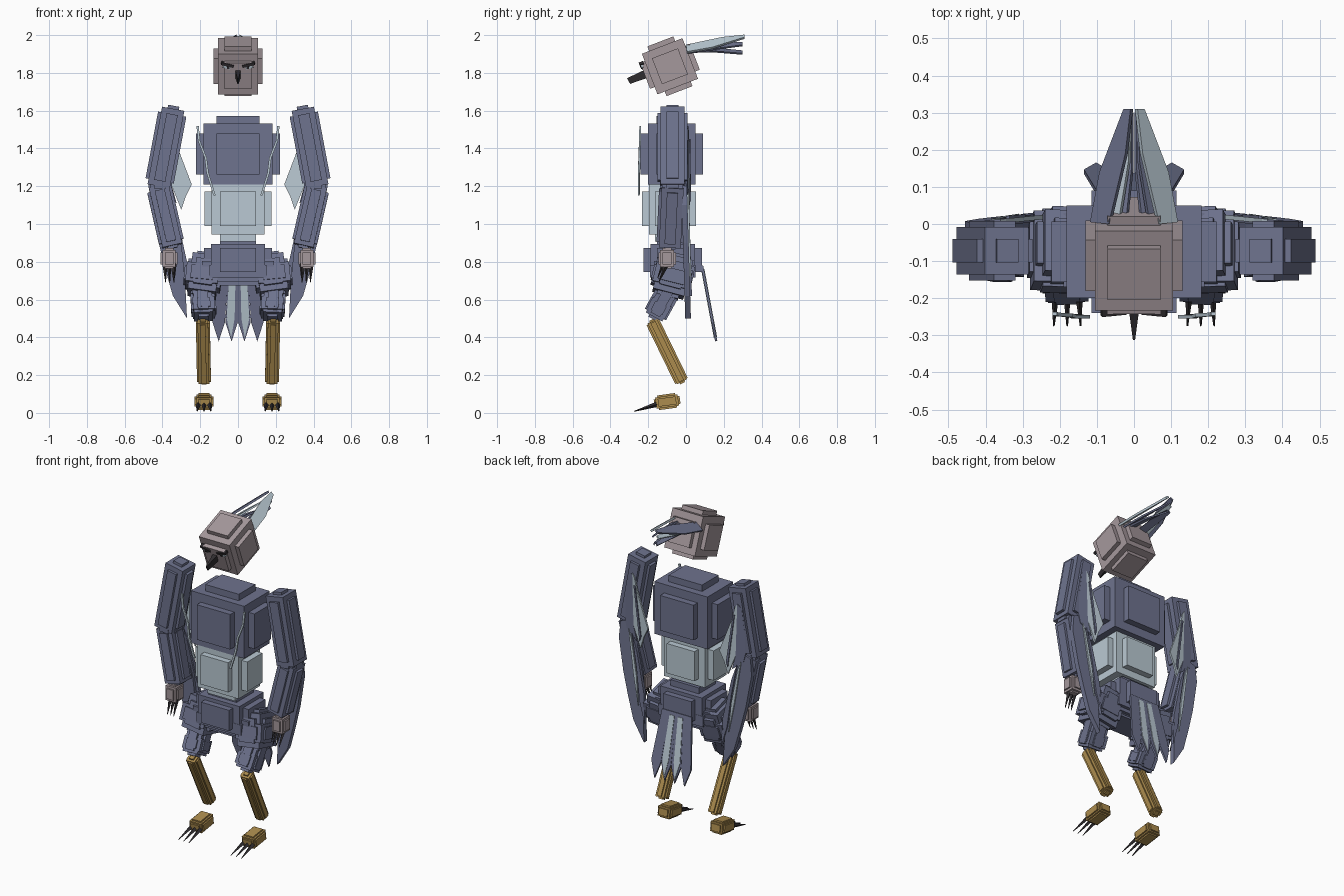
import bpy, bmesh, math
from mathutils import Vector, Matrix

if "Cube" in bpy.data.objects:
    bpy.data.objects.remove(bpy.data.objects["Cube"])


def mat(name, r, g, b):
    lin = [((c / 255 + 0.055) / 1.055) ** 2.4 for c in (r, g, b)]
    m = bpy.data.materials.new(name)
    m.diffuse_color = (*lin, 1)
    m.use_nodes = True
    m.node_tree.nodes["Principled BSDF"].inputs["Base Color"].default_value = m.diffuse_color
    return m


BLUE = mat("slate_blue", 110, 115, 142)
PALE = mat("pale_grey_blue", 186, 201, 211)
SKIN = mat("dusty_pink", 165, 152, 156)
GOLD = mat("ochre", 172, 140, 78)
DARK = mat("near_black", 48, 45, 48)


def finish(bm, name, m):
    bmesh.ops.recalc_face_normals(bm, faces=bm.faces[:])
    me = bpy.data.meshes.new(name)
    bm.to_mesh(me)
    bm.free()
    me.materials.append(m)
    ob = bpy.data.objects.new(name, me)
    bpy.context.collection.objects.link(ob)
    return ob


def add_box(bm, frame, half):
    scale = Matrix.Diagonal((half[0] * 2, half[1] * 2, half[2] * 2, 1))
    bmesh.ops.create_cube(bm, size=1, matrix=frame @ scale)


def panel_box(name, frame, half, t, f, m):
    """Block with a raised plate on every face; f = plate fraction per axis."""
    bm = bmesh.new()
    add_box(bm, frame, half)
    for ax in range(3):
        add_box(bm, frame, [half[i] + t if i == ax else half[i] * f[i] for i in range(3)])
    return finish(bm, name, m)


def at(x, y, z, tilt=0):
    return Matrix.Translation((x, y, z)) @ Matrix.Rotation(math.radians(tilt), 4, 'X')


def limb(name, a, b, wx, wy, t, f, m):
    """Plated block running from a to b."""
    a, b = Vector(a), Vector(b)
    z = (b - a).normalized()
    x = Vector((1, 0, 0))
    x = (x - z * x.dot(z)).normalized()
    rot = Matrix((x, z.cross(x), z)).transposed().to_4x4()
    frame = Matrix.Translation((a + b) / 2) @ rot
    return panel_box(name, frame, (wx, wy, (b - a).length / 2), t, f, m)


def spike(name, a, b, r, m, sides=4):
    """Tapered claw from a to a point at b."""
    a, b = Vector(a), Vector(b)
    bm = bmesh.new()
    rot = (b - a).to_track_quat('Z', 'Y').to_matrix().to_4x4()
    bmesh.ops.create_cone(bm, cap_ends=True, segments=sides, radius1=r, radius2=r * .15,
                          depth=(b - a).length,
                          matrix=Matrix.Translation((a + b) / 2) @ rot)
    return finish(bm, name, m)


def blade(name, pts, m, t=0.008, push=(0, 1, 0)):
    """Thin flat feather from an outline."""
    bm = bmesh.new()
    off = Vector(push).normalized() * t
    lo = [bm.verts.new(Vector(p) - off / 2) for p in pts]
    hi = [bm.verts.new(Vector(p) + off / 2) for p in pts]
    n = len(pts)
    bm.faces.new(lo)
    bm.faces.new(hi[::-1])
    for i in range(n):
        j = (i + 1) % n
        bm.faces.new((lo[i], hi[i], hi[j], lo[j]))
    return finish(bm, name, m)


# Trunk
panel_box("chest", at(0, -.075, 1.37), (.182, .125, .162), .04, (.63, .65, .67), BLUE)
panel_box("abdomen", at(0, -.09, 1.08), (.14, .105, .135), .038, (.68, .7, .68), PALE)
panel_box("pelvis", at(0, -.07, .81), (.142, .118, .085), .037, (.68, .7, .75), BLUE)
panel_box("hip_band", at(0, -.07, .75), (.19, .1, .055), .02, (.8, .8, .6), BLUE)

# Head with brows, eyes and beak
HEAD = at(0, -.085, 1.835, 21)
panel_box("head", HEAD, (.105, .115, .115), .026, (.68, .64, .64), SKIN)


def head_box(name, c, half, m, roll=0):
    bm = bmesh.new()
    f = HEAD @ Matrix.Translation(c) @ Matrix.Rotation(math.radians(roll), 4, 'Y')
    add_box(bm, f, half)
    finish(bm, name, m)


for s in (-1, 1):
    head_box("brow", (s * .055, -.136, .062), (.034, .012, .007), DARK, -15 * s)
    head_box("eye", (s * .06, -.138, .048), (.02, .006, .007), PALE, -15 * s)
    head_box("pupil", (s * .052, -.142, .047), (.007, .006, .007), DARK)

bm = bmesh.new()
base = [Vector((x, -.2, z)) for x, z in ((-.018, 1.825), (.018, 1.825), (.014, 1.775), (-.014, 1.775))]
tip = [Vector((x, y, z)) for x, y, z in
       ((-.003, -.312, 1.772), (.003, -.312, 1.772), (.003, -.296, 1.742), (-.003, -.296, 1.742))]
bv, tv = ([bm.verts.new(p) for p in ring] for ring in (base, tip))
bm.faces.new(bv)
bm.faces.new(tv)
for i in range(4):
    bm.faces.new((bv[i], bv[(i + 1) % 4], tv[(i + 1) % 4], tv[i]))
finish(bm, "beak", DARK)

# Crest feathers, pale and slate alternating
for s, outer, inner in ((-1, BLUE, PALE), (1, PALE, BLUE)):
    blade("crest_outer",
          [(s * x, y, z) for x, y, z in ((.115, .005, 1.908), (.09, .14, 1.932), (.025, .31, 1.985),
                                         (.006, .31, 1.998), (.02, .19, 1.985), (.065, .0, 1.945))],
          outer, .012, (s * .6, 0, .8))
    blade("crest_middle",
          [(s * x, y, z) for x, y, z in ((.085, .01, 1.905), (.06, .15, 1.925), (.022, .3, 1.945),
                                         (.008, .3, 1.96), (.012, .17, 1.955), (.04, .0, 1.93))],
          inner, .01, (s * .6, 0, .8))
    blade("crest_inner",
          [(s * x, y, z) for x, y, z in ((.06, .02, 1.91), (.045, .15, 1.912), (.012, .3, 1.9),
                                         (.004, .3, 1.915), (.004, .15, 1.93), (.02, .0, 1.925))],
          BLUE, .01, (s * .6, 0, .8))

for s in (-1, 1):
    # Chest streamer hanging in front
    path = [(.208, -.242, 1.52), (.2, -.244, 1.44), (.165, -.246, 1.35),
            (.155, -.25, 1.27), (.118, -.25, 1.15)]
    edge = [(x + .012, y, z) for x, y, z in path]
    blade("chest_streamer", [(s * x, y, z) for x, y, z in path + edge[::-1]], PALE, .01)

    # Arm and hand
    limb("upper_arm", (s * .343, -.072, 1.61), (s * .42, -.072, 1.2), .06, .064, .016,
         (.5, .5, .86), BLUE)
    limb("forearm", (s * .42, -.07, 1.2), (s * .348, -.085, .885), .053, .058, .014,
         (.5, .5, .86), BLUE)
    limb("elbow", (s * .41, -.072, 1.25), (s * .415, -.072, 1.17), .05, .055, .01,
         (.6, .6, .6), BLUE)
    panel_box("hand", at(s * .365, -.1, .818), (.035, .037, .045), .009, (.65, .65, .7), SKIN)
    for i in (-1, 0, 1):
        spike("hand_claw", (s * (.365 + i * .022), -.108, .775),
              (s * (.361 + i * .022), -.145, .69), .012, DARK)
    spike("thumb_claw", (s * .335, -.12, .79), (s * .335, -.15, .715), .01, DARK)

    # Upper wing: strips with jagged ends
    strips = (((.345, 1.5), (.325, 1.42), (.245, 1.21), (.275, 1.15), (.31, 1.25)),
              ((.36, 1.52), (.345, 1.5), (.31, 1.25), (.275, 1.15), (.3, 1.075), (.35, 1.2)),
              ((.39, 1.5), (.36, 1.52), (.35, 1.2), (.325, 1.11), (.4, 1.17), (.42, 1.25)))
    for i, (pts, m) in enumerate(zip(strips, (PALE, PALE, BLUE))):
        blade("upper_wing_feather", [(s * x, .005 + .1 * (.38 - x), z) for x, z in pts], m, .012)
    blade("upper_wing_stripe", [(s * x, .014 + .1 * (.38 - x), z) for x, z in
                                ((.345, 1.45), (.335, 1.45), (.292, 1.15), (.302, 1.12))], BLUE, .008)

    # Lower wing: long blade reaching past the hand
    low = ((.445, 1.2), (.455, 1.1), (.42, .9), (.385, .76), (.345, .62), (.27, .5),
           (.28, .7), (.3, .9), (.35, 1.12), (.39, 1.22))
    blade("lower_wing", [(s * x, -.01 + .03 * (1.2 - z), z) for x, z in low], BLUE, .03)
    inner = ((.36, 1.15), (.325, 1.05), (.27, .8), (.262, .62), (.3, .75), (.325, .95))
    blade("lower_wing_inner", [(s * x, .004 + .03 * (1.2 - z), z) for x, z in inner], BLUE, .02)
    stripe = ((.385, 1.17), (.365, 1.12), (.325, .9), (.31, .72), (.345, .9))
    blade("lower_wing_stripe", [(s * x, .009 + .03 * (1.2 - z), z) for x, z in stripe], PALE, .009)

    # Leg
    limb("thigh", (s * .165, -.045, .82), (s * .192, -.095, .63), .075, .085, .018,
         (.68, .68, .7), BLUE)
    limb("thigh_guard", (s * .185, -.06, .77), (s * .195, -.085, .67), .085, .098, .01,
         (.7, .7, .7), BLUE)
    limb("knee", (s * .19, -.08, .67), (s * .182, -.168, .51), .05, .05, .014,
         (.55, .55, .85), BLUE)
    limb("knee_cuff", (s * .183, -.125, .59), (s * .18, -.16, .525), .058, .056, .008,
         (.6, .6, .7), BLUE)
    limb("shin", (s * .186, -.178, .485), (s * .18, -.022, .165), .028, .028, .009,
         (.5, .5, .97), GOLD)
    panel_box("foot", at(s * .18, -.1, .06, 8), (.04, .06, .03), .009, (.75, .8, .7), GOLD)
    for i in (-1, 0, 1):
        spike("foot_claw", (s * .18 + i * .03, -.155, .045),
              (s * .18 + i * .036, -.275, .008), .014, DARK)

# Tail fan: feathers with pointed ends and pale centre bands
def tail_y(z):
    return .085 + (.78 - z) * .187


for i in range(4):
    u = i - 1.5
    top, bot = u * .05, u * .068
    pts = [(top - .026, .78), (bot - .033, .48), (bot, .38), (bot + .033, .48), (top + .026, .78)]
    blade("tail_feather", [(x, tail_y(z), z) for x, z in pts], BLUE, .012, (0, 1, .19))
for s in (-1, 1):
    pts = [(s * .012, .76), (s * .018, .5), (s * .036, .4), (s * .06, .5), (s * .045, .76)]
    blade("tail_band", [(x, tail_y(z), z) for x, z in pts], PALE, .018, (0, 1, .19))
